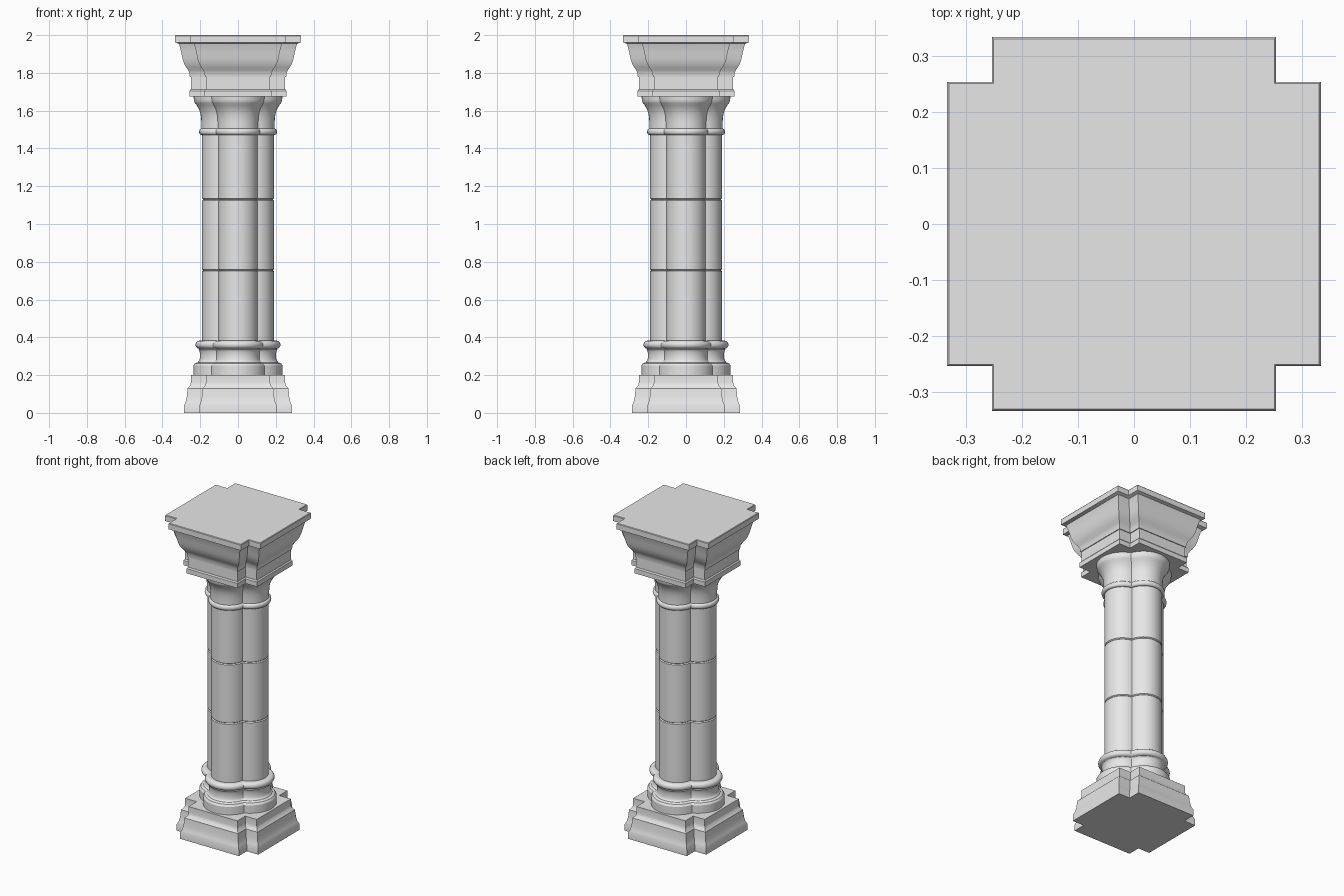
import bpy, bmesh, math
from mathutils import Matrix, Vector

cube = bpy.data.objects.get("Cube")
if cube:
    bpy.data.objects.remove(cube, do_unlink=True)

stone = bpy.data.materials.new("grey_stone")
stone.use_nodes = True
GREY = (0.8, 0.8, 0.8, 1)
stone.diffuse_color = GREY
stone.node_tree.nodes["Principled BSDF"].inputs["Base Color"].default_value = GREY

LOBE_OFFSET = 0.085   # distance of each shaft lobe from the axis
NOTCH = 0.08          # depth of the square corner notches
ARC = 24              # segments per lobe


def four_way(points):
    """Repeat a quarter outline around the axis."""
    return [Matrix.Rotation(k * math.pi / 2, 2) @ Vector(p)
            for k in range(4) for p in points]


def cross_outline(reach):
    n = reach - NOTCH
    return four_way([(reach, n), (n, n), (n, reach)])


def lobed_outline(reach):
    r, c = reach - LOBE_OFFSET, LOBE_OFFSET
    crease = (c + math.sqrt(2 * r * r - c * c)) / 2
    half = math.atan2(crease, crease - c)
    angles = [half * (2 * i / ARC - 1) for i in range(ARC)]
    return four_way([(c + r * math.cos(a), r * math.sin(a)) for a in angles])


def loft(name, outline, profile, smooth_angle=32):
    """Stack an outline along (reach, height) pairs and cap both ends."""
    bm = bmesh.new()
    rings = [[bm.verts.new((p.x, p.y, z)) for p in outline(reach)]
             for reach, z in profile]
    for low, high in zip(rings, rings[1:]):
        for i in range(len(low)):
            j = (i + 1) % len(low)
            bm.faces.new((low[i], low[j], high[j], high[i]))
    bm.faces.new(rings[0][::-1])
    bm.faces.new(rings[-1])
    mesh = bpy.data.meshes.new(name)
    bm.to_mesh(mesh)
    bm.free()
    mesh.materials.append(stone)
    mesh.shade_smooth()
    mesh.set_sharp_from_angle(angle=math.radians(smooth_angle))
    obj = bpy.data.objects.new(name, mesh)
    bpy.context.collection.objects.link(obj)
    return obj


def bulge(reach, depth, z0, z1, steps=8):
    """Half-round moulding; a negative depth makes a hollow."""
    return [(reach + depth * math.sin(math.pi * i / steps),
             (z0 + z1) / 2 - (z1 - z0) / 2 * math.cos(math.pi * i / steps))
            for i in range(steps + 1)]


# Notched plinth
loft("plinth", cross_outline, [
    (0.285, 0), (0.285, 0.04), (0.278, 0.055), (0.271, 0.085),
    (0.267, 0.13), (0.253, 0.145), (0.25, 0.16), (0.25, 0.2)])

# Lobed foot with a hollow and a round collar
loft("shaft_base", lobed_outline,
     [(0.236, 0.2), (0.236, 0.25), (0.228, 0.262), (0.212, 0.268)]
     + bulge(0.21, -0.009, 0.272, 0.336)
     + bulge(0.205, 0.02, 0.34, 0.382))

# Shaft drums with eased edges that leave fine joints
joints = [0.375, 0.755, 1.13, 1.48]
for i, (low, high) in enumerate(zip(joints, joints[1:])):
    loft(f"shaft_drum_{i + 1}", lobed_outline, [
        (0.184, low), (0.19, low + 0.005), (0.19, high - 0.005), (0.184, high)])

# Flaring lobed bell with a ring at its foot
loft("capital_bell", lobed_outline,
     bulge(0.194, 0.012, 1.472, 1.505)
     + [(0.194, 1.53), (0.195, 1.56), (0.199, 1.585), (0.207, 1.608),
        (0.219, 1.629), (0.229, 1.642), (0.232, 1.648), (0.234, 1.66),
        (0.235, 1.676)])

# Notched slab and neck under the top block
loft("capital_slab", cross_outline, [
    (0.258, 1.675), (0.258, 1.705), (0.252, 1.712)])
loft("capital_neck", cross_outline, [(0.25, 1.71), (0.25, 1.78)])

# Moulded top block
loft("capital_top", cross_outline, [
    (0.255, 1.777), (0.257, 1.8), (0.264, 1.814), (0.275, 1.83),
    (0.286, 1.85), (0.294, 1.875), (0.3, 1.905), (0.307, 1.935),
    (0.314, 1.955), (0.333, 1.962), (0.333, 1.996), (0.33, 2)])
